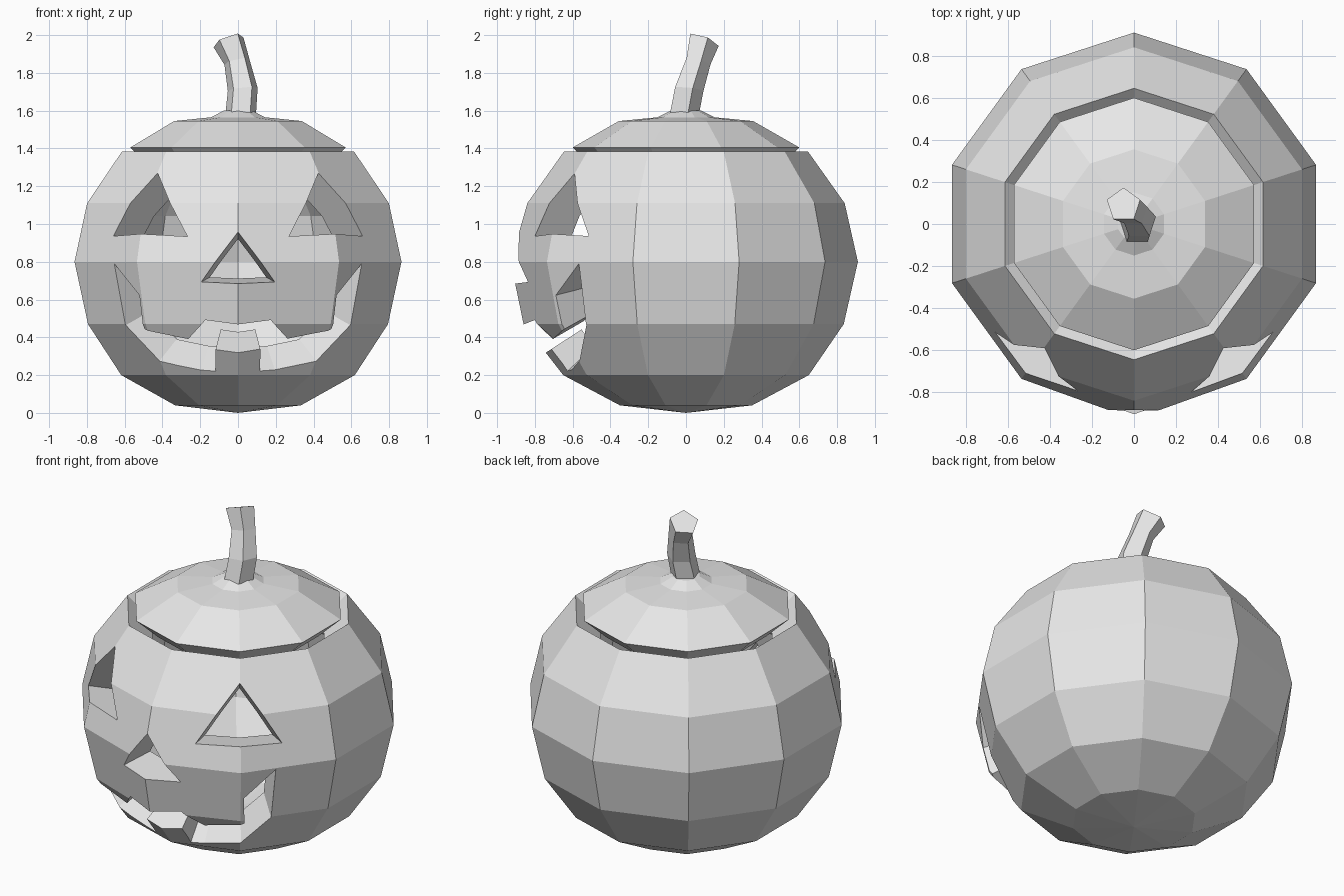
import bpy, bmesh, math
from mathutils import Vector

if "Cube" in bpy.data.objects:
    bpy.data.objects.remove(bpy.data.objects["Cube"], do_unlink=True)

CENTRE = Vector((0, 0, 0.8))   # all carving converges on this point
INNER = 0.78                   # inner wall scale
SIDES = 10

grey = bpy.data.materials.new("pale_grey")
grey.use_nodes = True
grey.diffuse_color = (0.8, 0.8, 0.8, 1)
grey.node_tree.nodes["Principled BSDF"].inputs["Base Color"].default_value = (0.8, 0.8, 0.8, 1)


def finish(name, bm):
    bmesh.ops.recalc_face_normals(bm, faces=bm.faces)
    mesh = bpy.data.meshes.new(name)
    bm.to_mesh(mesh)
    bm.free()
    mesh.materials.append(grey)
    obj = bpy.data.objects.new(name, mesh)
    bpy.context.collection.objects.link(obj)
    return obj


def bridge(bm, a, b):
    """Join two rings; a ring of one vertex is a pole."""
    n = max(len(a), len(b))
    for i in range(n):
        j = (i + 1) % n
        quad = [a[i % len(a)], a[j % len(a)], b[j % len(b)], b[i % len(b)]]
        bm.faces.new(list(dict.fromkeys(quad)))


def shrink(profile):
    return [(r * INNER, CENTRE.z + (z - CENTRE.z) * INNER) for r, z in reversed(profile)]


def lathe(name, profile, front_bulge={}):
    """Revolve (radius, height) points, starting and ending at poles."""
    bm = bmesh.new()
    rings = []
    for r, z in profile:
        if r == 0:
            rings.append([bm.verts.new((0, 0, z))])
            continue
        ring = []
        for i in range(SIDES):
            a = -math.pi / 2 + math.tau * i / SIDES
            rad = r * front_bulge.get(z, 1) if i == 0 else r
            ring.append(bm.verts.new((rad * math.cos(a), rad * math.sin(a), z)))
        rings.append(ring)
    for a, b in zip(rings, rings[1:]):
        bridge(bm, a, b)
    return finish(name, bm)


def carve(target, outline):
    """Cut a hole whose walls run from the outline towards the centre."""
    bm = bmesh.new()
    tip = bm.verts.new(CENTRE)
    ring = [bm.verts.new(CENTRE + (Vector(p) - CENTRE) * 2.5) for p in outline]
    bridge(bm, ring, [tip])
    bm.faces.new(ring)
    cutter = finish("hole_cutter", bm)
    cutter.hide_render = True
    mod = target.modifiers.new("carve", "BOOLEAN")
    mod.operation, mod.solver, mod.object = "DIFFERENCE", "EXACT", cutter
    graph = bpy.context.evaluated_depsgraph_get()
    mesh = bpy.data.meshes.new_from_object(target.evaluated_get(graph))
    target.modifiers.clear()
    target.data = mesh
    bpy.data.objects.remove(cutter, do_unlink=True)


def mirrored(points):
    return [(-x, y, z) for x, y, z in reversed(points)]


# Hollow body, open at the top
outer = [(0, 0), (0.35, 0.04), (0.65, 0.2), (0.835, 0.47), (0.91, 0.8), (0.84, 1.11), (0.645, 1.385)]
body = lathe("body", outer + shrink(outer), {0.8: 1.02, 0.47: 1.03})

# Eyes, nose and mouth
eye = [(0.28, -0.83, 0.94), (0.68, -0.53, 0.94), (0.44, -0.61, 1.285)]
nose = [(0, -0.9, 0.96), (-0.2, -0.86, 0.69), (0.2, -0.86, 0.69)]
half_mouth = [(0.18, -0.83, 0.48), (0.28, -0.75, 0.365), (0.5, -0.65, 0.44),
              (0.53, -0.7, 0.62), (0.67, -0.58, 0.79), (0.62, -0.55, 0.45),
              (0.42, -0.57, 0.27), (0.2, -0.62, 0.215), (0.12, -0.64, 0.21), (0.12, -0.725, 0.33)]
for hole in (eye, mirrored(eye), nose, half_mouth + mirrored(half_mouth)):
    carve(body, hole)

# Lid with a slanted edge and a small collar for the stem
lid_top = [(0.6, 1.405), (0.355, 1.545), (0.15, 1.565), (0.08, 1.6), (0, 1.6)]
lid_under = [(0, 1.42), (0.28, 1.4), (0.47, 1.285)]
lathe("lid", lid_under + lid_top)

# Bent five-sided stem with a tilted end: x, y, z, radius, tilt
bm = bmesh.new()
rings = []
for x, y, z, rad, tilt in [(0.015, -0.015, 1.59, 0.085, 0), (0.025, 0.01, 1.715, 0.083, 0.1),
                           (-0.005, 0.06, 1.86, 0.07, 0.2), (-0.05, 0.09, 1.97, 0.083, 0.33)]:
    ring = []
    for i in range(5):
        a = math.pi / 2 + math.tau * i / 5
        dx, dy = rad * math.cos(a), rad * math.sin(a)
        ring.append(bm.verts.new((x + dx, y + dy, z + tilt * (dx - dy))))
    rings.append(ring)
for a, b in zip(rings, rings[1:]):
    bridge(bm, a, b)
bm.faces.new(rings[0])
bm.faces.new(rings[-1])
finish("stem", bm)
